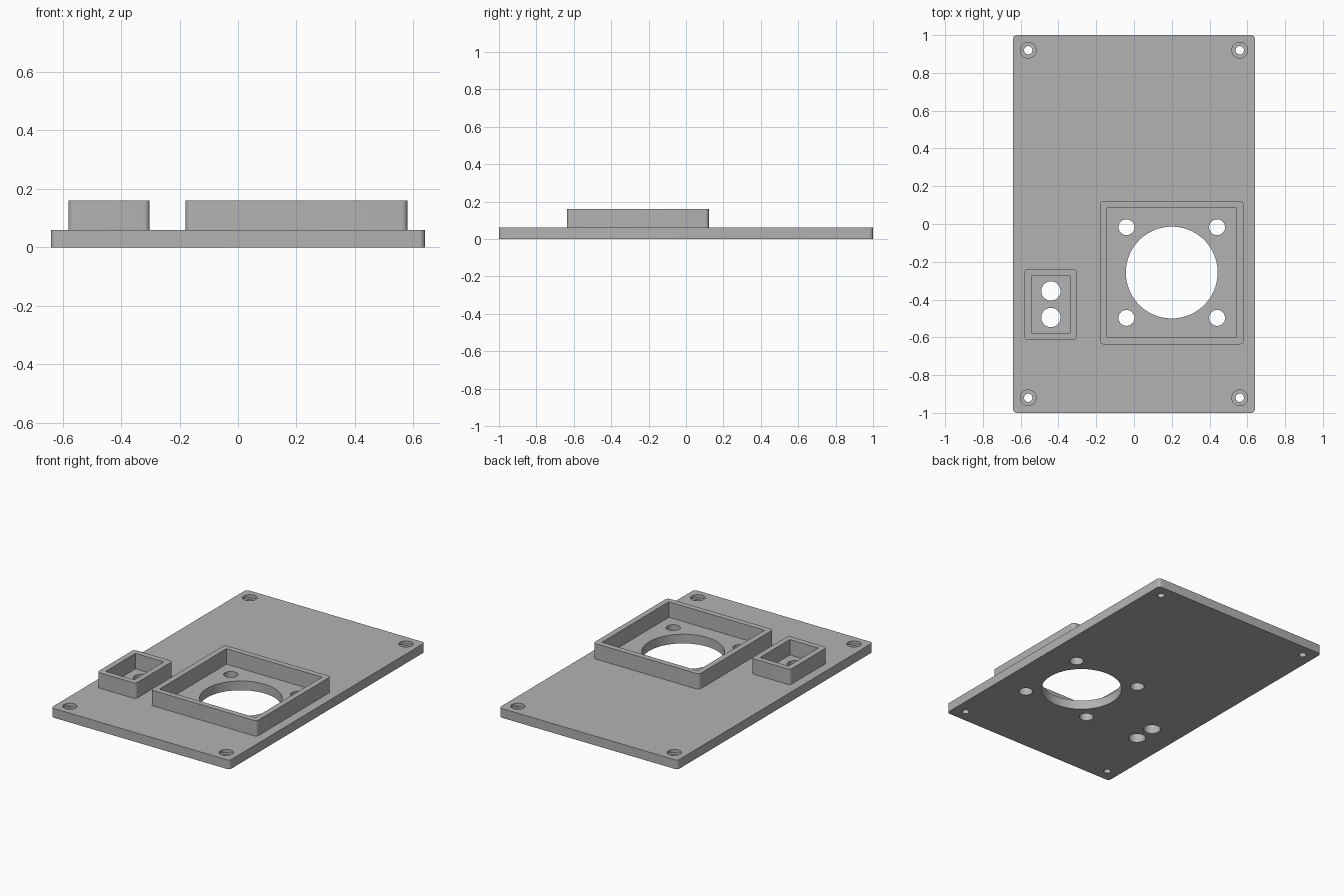
import bpy
import bmesh
from math import cos, sin, pi, radians

if "Cube" in bpy.data.objects:
    bpy.data.objects.remove(bpy.data.objects["Cube"])

PLATE_TOP = 0.06
FRAME_TOP = 0.16
CORNER = 0.02

grey = bpy.data.materials.new("plain grey")
grey.use_nodes = True
colour = (0.45, 0.45, 0.45, 1)
grey.diffuse_color = colour
grey.node_tree.nodes["Principled BSDF"].inputs["Base Color"].default_value = colour


def prism(name, outline, z0, z1):
    """Extrude a closed outline from z0 up to z1."""
    bm = bmesh.new()
    base = bm.faces.new([bm.verts.new((x, y, z0)) for x, y in outline])
    top = bmesh.ops.extrude_face_region(bm, geom=[base])["geom"]
    verts = [v for v in top if isinstance(v, bmesh.types.BMVert)]
    bmesh.ops.translate(bm, verts=verts, vec=(0, 0, z1 - z0))
    bmesh.ops.recalc_face_normals(bm, faces=bm.faces)
    mesh = bpy.data.meshes.new(name)
    bm.to_mesh(mesh)
    bm.free()
    mesh.materials.append(grey)
    obj = bpy.data.objects.new(name, mesh)
    bpy.context.collection.objects.link(obj)
    return obj


def arc(x, y, r, start, sweep, steps):
    return [(x + r * cos(start + sweep * i / steps),
             y + r * sin(start + sweep * i / steps)) for i in range(steps)]


def circle(x, y, r, steps=48):
    return arc(x, y, r, 0, 2 * pi, steps)


def rectangle(x0, x1, y0, y1):
    return [(x0, y0), (x1, y0), (x1, y1), (x0, y1)]


def rounded(x0, x1, y0, y1, r=CORNER, steps=6):
    centres = rectangle(x0 + r, x1 - r, y0 + r, y1 - r)
    points = []
    for i, (x, y) in enumerate(centres):
        start = pi + i * pi / 2
        points += arc(x, y, r, start, pi / 2, steps)
        points.append((x + r * cos(start + pi / 2), y + r * sin(start + pi / 2)))
    return points


def cut(obj, outline, z0, z1):
    """Subtract a prism and bake the result into the mesh."""
    cutter = prism("cutter", outline, z0, z1)
    cutter.hide_render = True
    mod = obj.modifiers.new("cut", "BOOLEAN")
    mod.operation = "DIFFERENCE"
    mod.solver = "EXACT"
    mod.object = cutter
    bpy.context.view_layer.update()
    graph = bpy.context.evaluated_depsgraph_get()
    result = bpy.data.meshes.new_from_object(obj.evaluated_get(graph))
    obj.modifiers.clear()
    obj.data = result
    bpy.data.objects.remove(cutter)


def finish(obj):
    bpy.ops.object.select_all(action="DESELECT")
    obj.select_set(True)
    bpy.context.view_layer.objects.active = obj
    bpy.ops.object.shade_smooth_by_angle(angle=radians(30))


# Base plate
plate = prism("base_plate", rounded(-0.64, 0.64, -1, 1), 0, PLATE_TOP)

# Through holes: large opening, its four screw holes, and the small pair
FAN_X, FAN_Y = 0.2, -0.257
holes = [(FAN_X, FAN_Y, 0.243), (-0.44, -0.355, 0.051), (-0.44, -0.495, 0.051)]
for sx in (-1, 1):
    for sy in (-1, 1):
        holes.append((FAN_X + sx * 0.24, FAN_Y + sy * 0.24, 0.042))
        holes.append((sx * 0.56, sy * 0.92, 0.022))
        # Counterbore around each corner screw hole
        cut(plate, circle(sx * 0.56, sy * 0.92, 0.042), 0.04, 0.1)
for x, y, r in holes:
    cut(plate, circle(x, y, r, 96 if r > 0.2 else 48), -0.1, 0.2)
finish(plate)

# Raised frames with square inner corners
WALL = 0.037
frames = {
    "large_frame": (-0.18, 0.58, -0.637, 0.122),
    "small_frame": (-0.58, -0.302, -0.615, -0.237),
}
for name, (x0, x1, y0, y1) in frames.items():
    frame = prism(name, rounded(x0, x1, y0, y1), PLATE_TOP, FRAME_TOP)
    cut(frame, rectangle(x0 + WALL, x1 - WALL, y0 + WALL, y1 - WALL), -0.1, 0.3)
    finish(frame)
